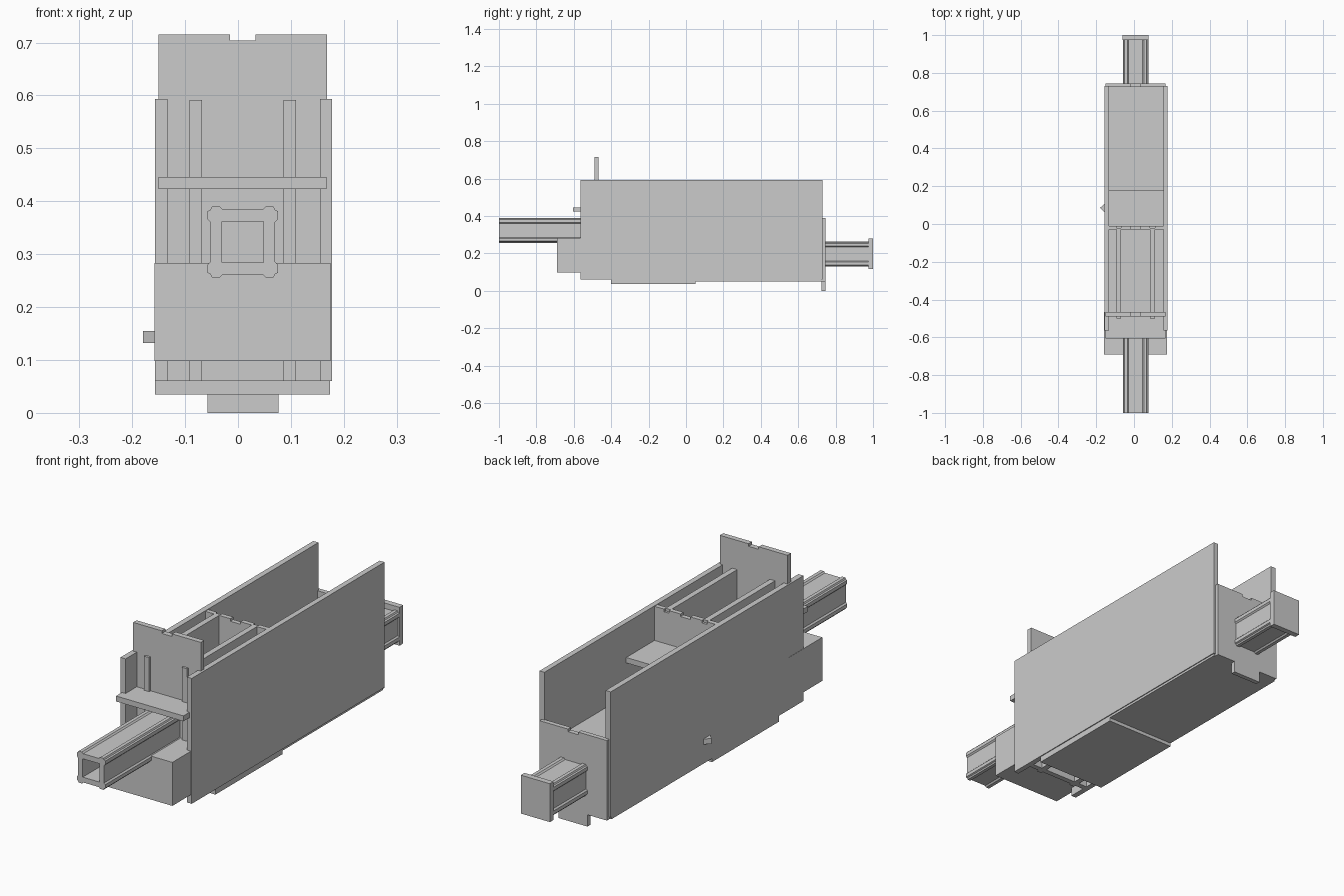
import bpy, bmesh
from mathutils import Vector

if "Cube" in bpy.data.objects:
    bpy.data.objects.remove(bpy.data.objects["Cube"])

CX = 0.009  # the model's own symmetry plane


def mesh_object(name, bm):
    bmesh.ops.recalc_face_normals(bm, faces=bm.faces)
    me = bpy.data.meshes.new(name)
    bm.to_mesh(me)
    bm.free()
    ob = bpy.data.objects.new(name, me)
    bpy.context.collection.objects.link(ob)
    return ob


def box(name, x, y, z):
    bm = bmesh.new()
    bmesh.ops.create_cube(bm, size=1)
    for v in bm.verts:
        v.co = Vector([(r[0] + r[1]) / 2 + c * (r[1] - r[0])
                       for r, c in zip((x, y, z), v.co)])
    return mesh_object(name, bm)


def prism(name, pts, y0, y1):
    """Extrude an (x, z) outline along y."""
    bm = bmesh.new()
    f = bm.faces.new([bm.verts.new((x, y0, z)) for x, z in pts])
    ext = bmesh.ops.extrude_face_region(bm, geom=[f])
    bmesh.ops.translate(bm, vec=(0, y1 - y0, 0),
                        verts=[g for g in ext['geom'] if isinstance(g, bmesh.types.BMVert)])
    return mesh_object(name, bm)


def notched_plate(name, x0, x1, y0, y1, z0, z1, notches, tab=None):
    """Upright plate with slots in its top edge and an optional tab below."""
    pts = [(x0, z1)]
    for a, b in notches:
        pts += [(a, z1), (a, z1 - 0.011), (b, z1 - 0.011), (b, z1)]
    pts += [(x1, z1), (x1, z0)]
    if tab:
        a, b, zt = tab
        pts += [(b, z0), (b, zt), (a, zt), (a, z0)]
    pts.append((x0, z0))
    return prism(name, pts, y0, y1)


def tube(name, zc, y0, y1):
    """Square tube with thickened corners."""
    q = [(.037, .061), (.043, .067), (.058, .067), (.061, .061), (.067, .058),
         (.067, .043), (.061, .037)]
    outer = []
    for _ in range(4):
        outer += q
        q = [(z, -x) for x, z in q]
    hole = [(-.039, -.039), (.039, -.039), (.039, .039), (-.039, .039)]
    bm = bmesh.new()
    edges = []
    for loop in (outer, hole):
        vs = [bm.verts.new((CX + x, y0, zc + z)) for x, z in loop]
        edges += [bm.edges.new((vs[i - 1], vs[i])) for i in range(len(vs))]
    bmesh.ops.triangle_fill(bm, edges=edges, use_beauty=True)
    ext = bmesh.ops.extrude_face_region(bm, geom=bm.faces[:])
    bmesh.ops.translate(bm, vec=(0, y1 - y0, 0),
                        verts=[g for g in ext['geom'] if isinstance(g, bmesh.types.BMVert)])
    return mesh_object(name, bm)


# Long outer walls
box("left_wall", (-.157, -.133), (-.565, .73), (.06, .593))
box("right_wall", (.155, .178), (-.565, .73), (.06, .593))

# Inner dividers of the front compartment
box("left_divider", (-.092, -.068), (-.50, -.02), (.06, .591))
box("right_divider", (.086, .11), (-.50, -.02), (.06, .591))

# Cross plates
slot = (-.015, .033)
notched_plate("front_plate", -.15, .168, -.49, -.467, .06, .715, [slot])
notched_plate("middle_plate", -.14, .16, -.03, -.01, .06, .591,
              [(-.092, -.068), slot, (.086, .11)])
notched_plate("back_plate", -.15, .168, .725, .745, .05, .39, [slot],
              tab=(-.058, .077, 0))

# Horizontal decks
box("upper_deck", (-.15, .167), (-.605, .18), (.423, .446))
box("lower_deck", (-.14, .16), (-.02, .735), (.262, .285))

# Bottom panels
box("bottom_panel_front", (-.157, .174), (-.40, .05), (.035, .061))
box("bottom_panel_back", (-.157, .174), (.05, .725), (.05, .063))

# Block under the front tube
box("front_block", (-.158, .1745), (-.69, -.467), (.098, .283))

# Tubes at each end, back one capped
tube("front_tube", .323, -1, -.03)
tube("back_tube", .196, .05, .98)
box("back_cap", (-.06, .077), (.975, 1), (.117, .28))

# Small wedge peg on the left wall
bm = bmesh.new()
rings = [[bm.verts.new((x, y, z)) for x, y in ((-.14, .047), (-.18, .085), (-.14, .123))]
         for z in (.132, .155)]
bm.faces.new(rings[0])
bm.faces.new(rings[1])
for i in range(3):
    bm.faces.new((rings[0][i - 1], rings[0][i], rings[1][i], rings[1][i - 1]))
mesh_object("wedge_peg", bm)
